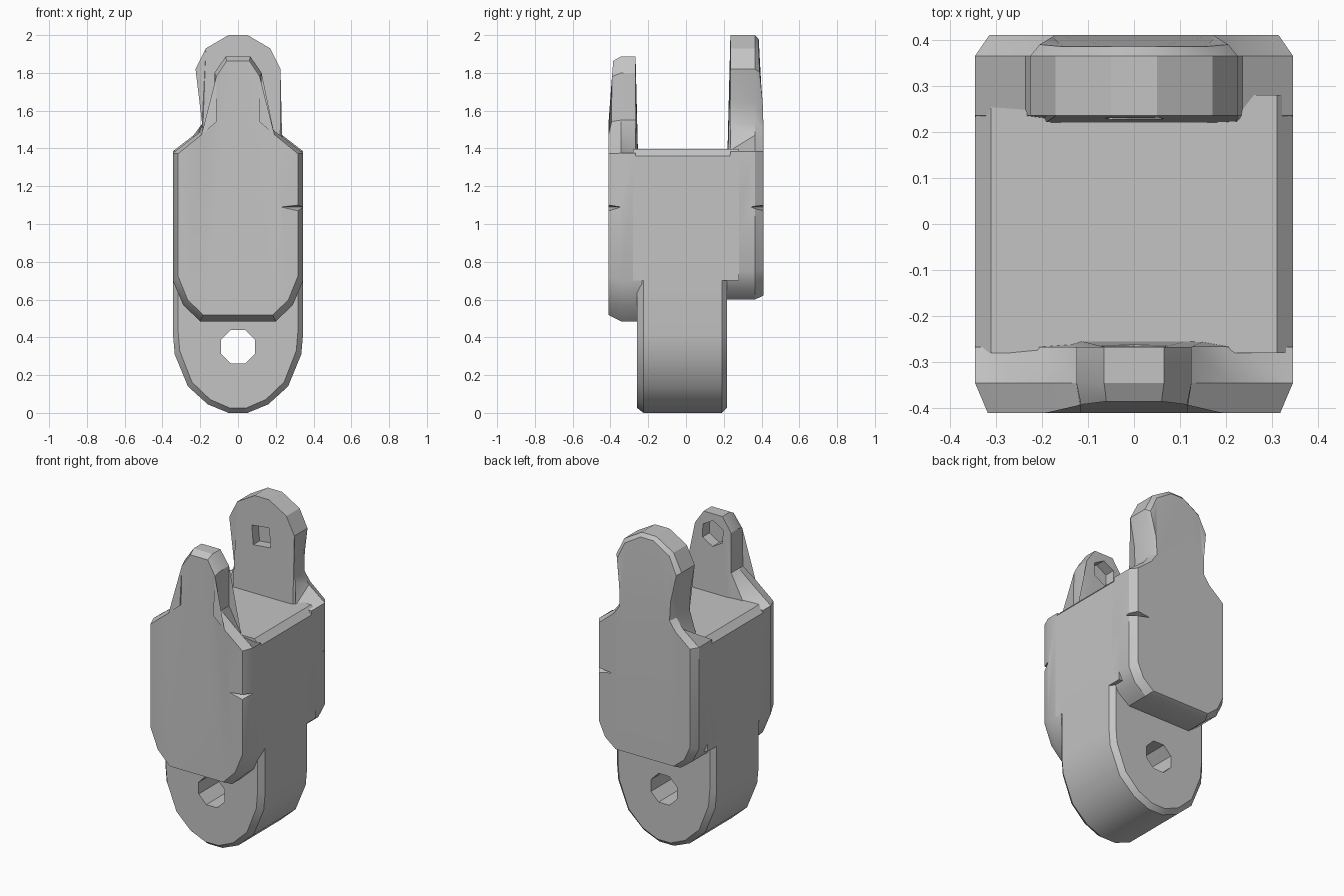
import bpy, bmesh, math
from mathutils import Vector

cube = bpy.data.objects.get("Cube")
if cube:
    bpy.data.objects.remove(cube, do_unlink=True)

grey = bpy.data.materials.new("plain grey")
grey.use_nodes = True
grey.diffuse_color = (0.55, 0.55, 0.55, 1)
grey.node_tree.nodes["Principled BSDF"].inputs["Base Color"].default_value = grey.diffuse_color


def make_object(name, bm):
    bmesh.ops.recalc_face_normals(bm, faces=bm.faces)
    mesh = bpy.data.meshes.new(name)
    bm.to_mesh(mesh)
    bm.free()
    mesh.materials.append(grey)
    obj = bpy.data.objects.new(name, mesh)
    bpy.context.collection.objects.link(obj)
    return obj


def mirrored(half):
    """Close a half outline (bottom to top, x > 0) across x = 0."""
    return half + [(-x, z) for x, z in reversed(half)]


def inset(half, sx, sz, mid):
    return [(x * sx, mid + (z - mid) * sz) for x, z in half]


def loft(name, sections, adjust=None):
    """Skin matching half outlines placed at successive y positions."""
    bm = bmesh.new()
    rings = [[bm.verts.new((x, y, z)) for x, z in mirrored(half)] for y, half in sections]
    for a, b in zip(rings, rings[1:]):
        for i in range(len(a)):
            bm.faces.new((a[i - 1], a[i], b[i], b[i - 1]))
    bm.faces.new(rings[0])
    bm.faces.new(rings[-1])
    if adjust:
        for v in bm.verts:
            adjust(v.co)
    bmesh.ops.triangulate(bm, faces=[f for f in bm.faces if len(f.verts) > 4])
    return make_object(name, bm)


def drill(name, sides, radius, y0, y1, z, turn=0.0):
    """Prism cutter along y."""
    bm = bmesh.new()
    rings = []
    for y in (y0, y1):
        ring = []
        for i in range(sides):
            a = turn + math.tau * (i + 0.5) / sides
            ring.append(bm.verts.new((radius * math.cos(a), y, z + radius * math.sin(a))))
        rings.append(ring)
        bm.faces.new(ring)
    for i in range(sides):
        bm.faces.new((rings[0][i - 1], rings[0][i], rings[1][i], rings[1][i - 1]))
    return make_object(name, bm)


def notch(name, side):
    """Thin wedge cutter across a vertical corner."""
    bm = bmesh.new()
    for x, y, z in ((0.21, 0.42, 1.09), (0.37, 0.33, 1.09),
                    (0.37, 0.43, 1.11), (0.37, 0.43, 1.05)):
        bm.verts.new(Vector((x, y * side, z)))
    bmesh.ops.convex_hull(bm, input=bm.verts)
    return make_object(name, bm)


def cut(obj, cutter):
    bpy.context.view_layer.objects.active = obj
    mod = obj.modifiers.new("cut", "BOOLEAN")
    mod.operation = "DIFFERENCE"
    mod.solver = "EXACT"
    mod.object = cutter
    bpy.ops.object.modifier_apply(modifier=mod.name)
    bpy.data.objects.remove(cutter, do_unlink=True)


def plate_taper(co):
    # Ears thin out toward the top; lower inner faces sink into the core
    side = 1 if co.y > 0 else -1
    if co.z > 1.6 and abs(co.y) > 0.39:
        co.y -= side * 0.025 * min(1, (co.z - 1.6) / 0.25)
    if co.z < 1 and abs(co.y) < 0.3:
        co.y -= side * 0.035


def inner(half):
    # Shoulders drop to the deck on the inside face
    return [(x, 1.39 if 1.39 < z < 1.5 else z) for x, z in half]


# Lower tongue with rounded end and through hole
tongue_half = [(0.05, 0), (0.16, 0.045), (0.265, 0.14), (0.335, 0.31), (0.345, 0.42), (0.345, 0.9)]
rim = inset(tongue_half, 0.92, 0.97, 0.9)
tongue = loft("tongue", [(-0.26, rim), (-0.225, tongue_half), (0.19, tongue_half), (0.218, rim)])
cut(tongue, drill("hole_cutter", 8, 0.097, -0.5, 0.5, 0.35))

# Central block between the plates
block_half = [(0.345, 0.7), (0.345, 1.36), (0.31, 1.398)]
block = loft("block", [(-0.28, block_half), (0.28, block_half)])

# Front plate with narrow ear
front_half = [(0.2, 0.485), (0.29, 0.57), (0.345, 0.7), (0.345, 1.375), (0.21, 1.48),
              (0.125, 1.55), (0.125, 1.8), (0.065, 1.887)]
front_rim = inset(front_half, 0.92, 0.96, 1.3)
front_plate = loft("front_plate", [(-0.41, front_rim), (-0.345, front_half),
                                   (-0.267, inner(front_half))], plate_taper)
cut(front_plate, drill("front_pocket_cutter", 6, 0.08, -0.33, -0.2, 1.765))

# Back plate with taller round ear
back_half = [(0.22, 0.6), (0.3, 0.66), (0.345, 0.75), (0.345, 1.385), (0.235, 1.47),
             (0.19, 1.53), (0.195, 1.65), (0.225, 1.82), (0.17, 1.93), (0.05, 2.0)]
back_rim = inset(back_half, 0.91, 0.97, 1.3)
back_plate = loft("back_plate", [(0.41, back_rim), (0.365, back_half),
                                 (0.235, inner(back_half))], plate_taper)
cut(back_plate, drill("back_pocket_cutter", 4, 0.085, 0.2, 0.29, 1.76, 0.1))

# Corner notches on the left edge of both plates
for plate, side in ((front_plate, -1), (back_plate, 1)):
    cut(plate, notch("notch_cutter", side))

# Smooth gentle bends, keep hard edges
for obj in (tongue, block, front_plate, back_plate):
    bpy.ops.object.select_all(action="DESELECT")
    obj.select_set(True)
    bpy.context.view_layer.objects.active = obj
    bpy.ops.object.shade_smooth_by_angle(angle=math.radians(30))
